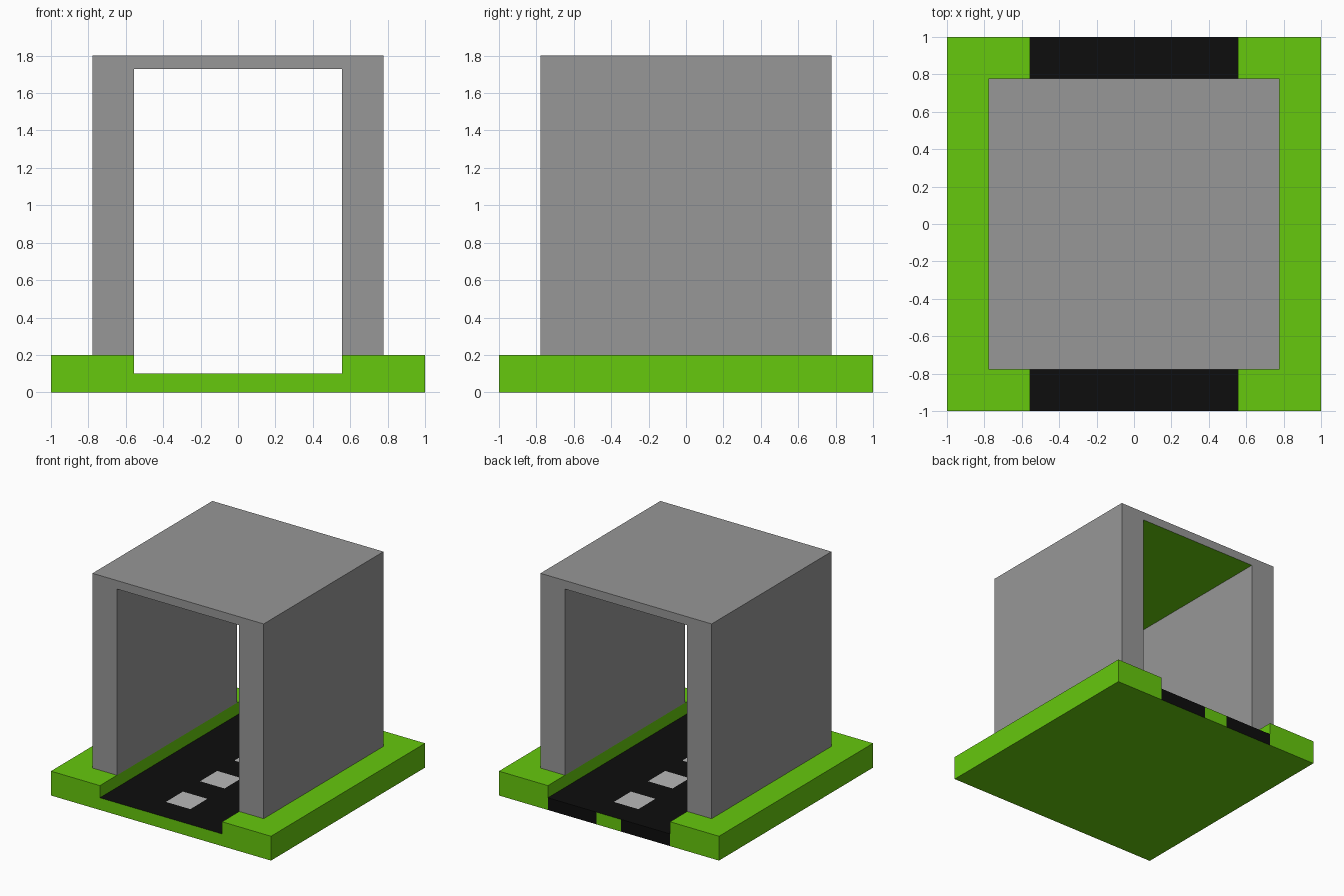
import bpy
import bmesh
from mathutils import Vector

if "Cube" in bpy.data.objects:
    bpy.data.objects.remove(bpy.data.objects["Cube"])

# Grid lines: the plan is a 9 x 9 tile layout
U = 2 / 9
XS = [-1, -3.5 * U, -2.5 * U, -0.5 * U, 0.5 * U, 2.5 * U, 3.5 * U, 1]
YS = [-1 + U * i for i in range(10)]
ZS = [0, 0.1, 0.2, 1.73, 1.8]
ROAD_X, WALL_X = 2.5 * U, 3.5 * U


def solid(p):
    """Is the middle of this cell filled?"""
    x, y, z = abs(p.x), abs(p.y), p.z
    if x > 1 or y > 1 or z < 0 or z > 1.8:
        return False
    if z < 0.1:
        return True                      # ground slab
    if z < 0.2:
        return x > ROAD_X                # verges beside sunken road
    in_plan = x < WALL_X and y < WALL_X
    return in_plan and (z > 1.73 or x > ROAD_X)   # roof and side walls


def part_of(c, n):
    """Name the part that a surface tile belongs to."""
    if c.z > 0.21:
        return "tunnel_ceiling" if n.z < -0.5 else "tunnel_shell"
    x = abs(c.x)
    if n.z > 0.5 and c.z < 0.11:
        stripe = x < 0.1 and any(abs(abs(c.y) - d) < 0.05 for d in (U, 3 * U))
        return "lane_dashes" if stripe else "road"
    if n.y > 0.5 and c.z < 0.1 and 0.5 * U < x < ROAD_X:
        return "road"                    # dark ends on the back of the slab
    return "grass_base"


COLOURS = {
    "grass_base": (0.133, 0.58, 0.004, 1),
    "tunnel_ceiling": (0.133, 0.58, 0.004, 1),
    "road": (0.004, 0.004, 0.004, 1),
    "lane_dashes": (0.48, 0.48, 0.48, 1),
    "tunnel_shell": (0.31, 0.31, 0.31, 1),
}
meshes = {name: bmesh.new() for name in COLOURS}
lines = (XS, YS, ZS)


def spans(v):
    return list(zip(v, v[1:]))


# Skin every filled cell where its neighbour is empty
for sx in spans(XS):
    for sy in spans(YS):
        for sz in spans(ZS):
            cell = (sx, sy, sz)
            mid = Vector([(a + b) / 2 for a, b in cell])
            if not solid(mid):
                continue
            for axis in range(3):
                for side in (0, 1):
                    n = Vector((0, 0, 0))
                    n[axis] = 2 * side - 1
                    edge = cell[axis][side]
                    k = lines[axis].index(edge) + (0 if side else -1)
                    near = mid.copy()
                    if 0 <= k < len(lines[axis]) - 1:
                        near[axis] = (lines[axis][k] + lines[axis][k + 1]) / 2
                    else:
                        near[axis] = edge + n[axis]
                    if solid(near):
                        continue
                    c = mid.copy()
                    c[axis] = edge
                    u, w = (axis + 1) % 3, (axis + 2) % 3
                    corners = []
                    for i, j in ((0, 0), (1, 0), (1, 1), (0, 1)):
                        p = c.copy()
                        p[u], p[w] = cell[u][i], cell[w][j]
                        corners.append(p)
                    if not side:
                        corners.reverse()
                    bm = meshes[part_of(c, n)]
                    bm.faces.new([bm.verts.new(p) for p in corners])

# One object per part
for name, bm in meshes.items():
    bmesh.ops.remove_doubles(bm, verts=bm.verts, dist=1e-4)
    mesh = bpy.data.meshes.new(name)
    bm.to_mesh(mesh)
    bm.free()
    mat = bpy.data.materials.new(name + "_colour")
    mat.diffuse_color = COLOURS[name]
    mat.use_nodes = True
    mat.node_tree.nodes["Principled BSDF"].inputs["Base Color"].default_value = mat.diffuse_color
    mesh.materials.append(mat)
    bpy.context.collection.objects.link(bpy.data.objects.new(name, mesh))
